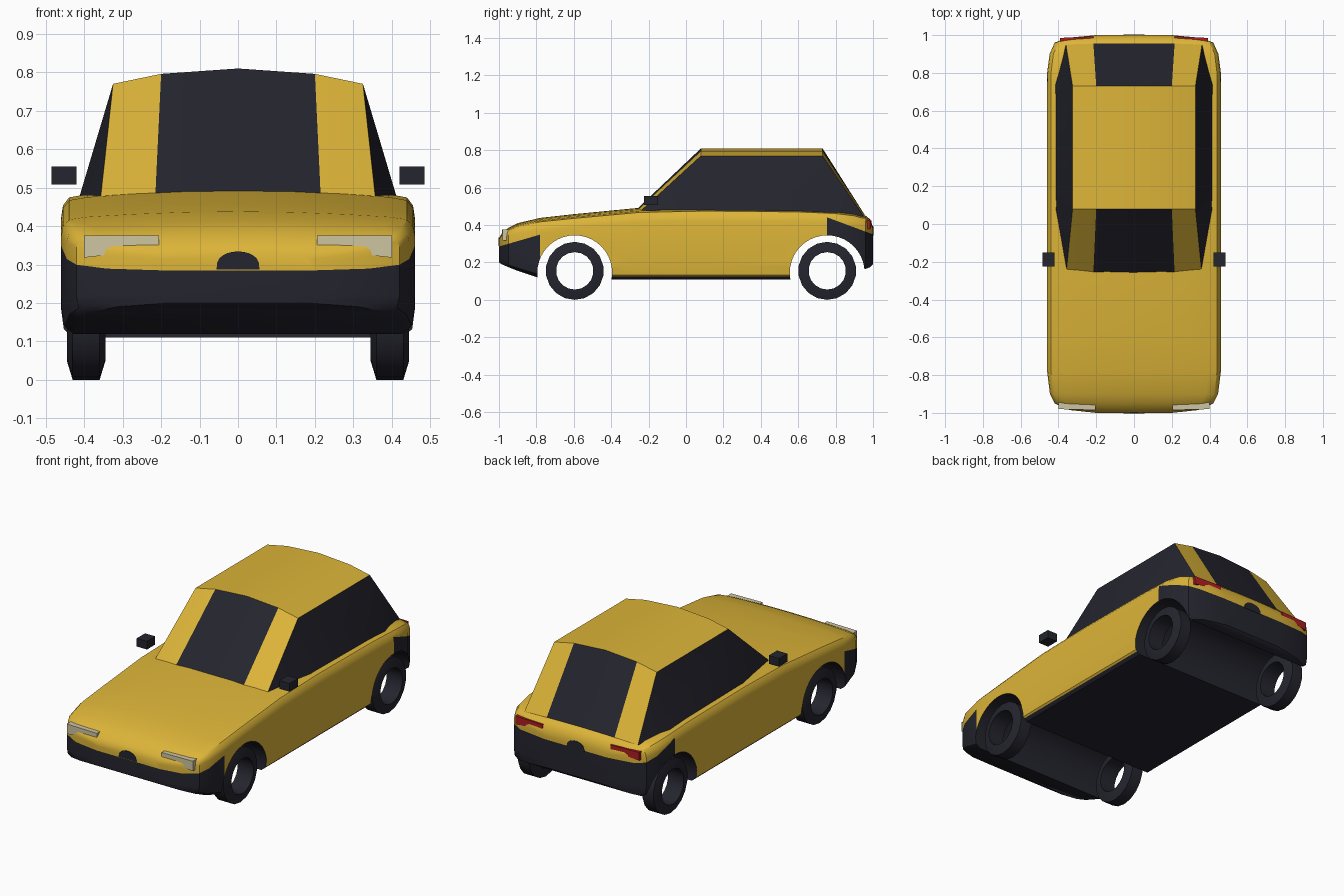
import bpy, bmesh, math
from mathutils import Vector

cube = bpy.data.objects.get("Cube")
if cube:
    bpy.data.objects.remove(cube, do_unlink=True)


def material(name, rgb):
    m = bpy.data.materials.new(name)
    m.use_nodes = True
    m.diffuse_color = (*rgb, 1)
    m.node_tree.nodes["Principled BSDF"].inputs["Base Color"].default_value = (*rgb, 1)
    return m


YELLOW = material("yellow paint", (0.72, 0.46, 0.04))
DARK = material("dark trim", (0.018, 0.018, 0.028))
LAMP = material("lamp cream", (0.62, 0.56, 0.36))
RED = material("tail red", (0.43, 0.012, 0.016))


def make_object(name, bm, mats, smooth=None):
    bmesh.ops.recalc_face_normals(bm, faces=bm.faces[:])
    mesh = bpy.data.meshes.new(name)
    bm.to_mesh(mesh)
    bm.free()
    for m in mats:
        mesh.materials.append(m)
    obj = bpy.data.objects.new(name, mesh)
    bpy.context.collection.objects.link(obj)
    if smooth:
        bpy.ops.object.select_all(action='DESELECT')
        obj.select_set(True)
        bpy.context.view_layer.objects.active = obj
        bpy.ops.object.shade_smooth_by_angle(angle=math.radians(smooth))
    return obj


def loft(rings, loop=False):
    """Skin a row of equal rings; cap both ends unless the row closes."""
    bm = bmesh.new()
    rows = [[bm.verts.new(p) for p in ring] for ring in rings]
    n = len(rows[0])
    pairs = list(zip(rows, rows[1:])) + ([(rows[-1], rows[0])] if loop else [])
    for a, b in pairs:
        for i in range(n):
            j = (i + 1) % n
            bm.faces.new((a[i], a[j], b[j], b[i]))
    if not loop:
        bm.faces.new(rows[0])
        bm.faces.new(rows[-1])
    return bm


def circle_x(x, y, z, r, n):
    """Ring around an axis parallel to x."""
    return [(x, y + r * math.sin(math.tau * i / n), z + r * math.cos(math.tau * i / n))
            for i in range(n)]


def rect_x(x, y0, y1, z0, z1):
    return [(x, y0, z0), (x, y1, z0), (x, y1, z1), (x, y0, z1)]


AXLES = (-0.595, 0.755)
ARCH_Z, ARCH_R = 0.145, 0.2

# Lower body: one cross-section lofted along stations (y, half width, top, bottom)
section = [(0.93, 0), (0.985, 0.06), (1, 0.2), (1, 0.5), (1, 0.8), (0.99, 0.88),
           (0.955, 0.935), (0.85, 0.957), (0.6, 0.978), (0.3, 0.995)]
stations = [(-1, 0.2, 0.33, 0.2), (-0.985, 0.34, 0.355, 0.19), (-0.95, 0.42, 0.385, 0.175),
            (-0.9, 0.445, 0.41, 0.155), (-0.78, 0.46, 0.438, 0.115), (-0.6, 0.46, 0.458, 0.11),
            (-0.25, 0.46, 0.492, 0.11), (0.1, 0.46, 0.5, 0.11), (0.6, 0.46, 0.495, 0.11),
            (0.8, 0.46, 0.485, 0.12), (0.9, 0.447, 0.47, 0.15), (0.96, 0.42, 0.45, 0.165),
            (0.985, 0.36, 0.43, 0.175), (1, 0.2, 0.39, 0.19)]
outline = section + [(0, 1)] + [(-x, z) for x, z in reversed(section)]
body = make_object("body", loft([[(x * w, y, b + z * (t - b)) for x, z in outline]
                                 for y, w, t, b in stations]), [YELLOW, DARK])

# Wheel arches cut right across the body
cutters = []
for y in AXLES:
    cutter = make_object("arch_cutter", loft([circle_x(x, y, ARCH_Z, ARCH_R, 40)
                                              for x in (-0.6, 0.6)]), [DARK])
    cutter.hide_render = True
    cutters.append(cutter)
    mod = body.modifiers.new("arch", 'BOOLEAN')
    mod.operation, mod.solver, mod.object = 'DIFFERENCE', 'EXACT', cutter
bpy.context.view_layer.update()
cut_mesh = bpy.data.meshes.new_from_object(
    body.evaluated_get(bpy.context.evaluated_depsgraph_get()))
bm = bmesh.new()
bm.from_mesh(cut_mesh)
for obj in cutters + [body]:
    bpy.data.objects.remove(obj, do_unlink=True)

# Bumper and sill borders as cuts: region test, point on border, border normal
FRONT_Y, REAR_Y = -0.78, 0.755


def front_line(y):
    return 0.285 + 0.29 * (y + 1)


def rear_line(y):
    return 0.35 + 0.37 * (1 - y)


cuts = [(lambda y: True, (0, FRONT_Y, 0), (0, 1, 0)),
        (lambda y: True, (0, REAR_Y, 0), (0, 1, 0)),
        (lambda y: True, (0, 0, 0.125), (0, 0, 1)),
        (lambda y: y < FRONT_Y, (0, -1, front_line(-1)), (0, -0.29, 1)),
        (lambda y: y > REAR_Y, (0, 1, rear_line(1)), (0, 0.37, 1))]
for inside, point, normal in cuts:
    faces = [f for f in bm.faces if inside(f.calc_center_median().y)]
    parts = {e for f in faces for e in f.edges} | {v for f in faces for v in f.verts}
    bmesh.ops.bisect_plane(bm, geom=faces + list(parts), dist=1e-5,
                           plane_co=point, plane_no=normal)
for f in bm.faces:
    c = f.calc_center_median()
    in_arch = any(all(math.hypot(v.co.y - y, v.co.z - ARCH_Z) < ARCH_R + 0.002
                      for v in f.verts) for y in AXLES)
    bumper = (c.y < FRONT_Y and c.z < front_line(c.y)) or (c.y > REAR_Y and c.z < rear_line(c.y))
    f.material_index = int(in_arch or bumper or c.z < 0.125)
make_object("body", bm, [YELLOW, DARK], smooth=35)

# Cabin: four rows of points across the car, from windscreen base to rear window base
columns = (-2, -1, 0, 1, 2)
rows = [((0, 0.215, 0.358), (-0.265, -0.26, -0.25), (0.483, 0.48, 0.468)),
        ((0, 0.2, 0.325), (0.08, 0.08, 0.08), (0.81, 0.796, 0.77)),
        ((0, 0.2, 0.325), (0.73, 0.73, 0.73), (0.81, 0.796, 0.77)),
        ((0, 0.215, 0.36), (0.955, 0.955, 0.95), (0.455, 0.453, 0.445))]
bm = bmesh.new()
grid = [[bm.verts.new((math.copysign(xs[abs(c)], c), ys[abs(c)], zs[abs(c)]))
         for c in columns] for xs, ys, zs in rows]
for r in range(3):
    for c in range(4):
        f = bm.faces.new((grid[r][c], grid[r][c + 1], grid[r + 1][c + 1], grid[r + 1][c]))
        f.material_index = int(r != 1 and c in (1, 2))
# Side glass
low = []
for edge, s in ((0, -1), (4, 1)):
    a, b, c, d = (grid[r][edge] for r in range(4))
    p, q = (bm.verts.new((s * 0.415, y, 0.468)) for y in (0.07, 0.74))
    low.append((p, q))
    for pts in ((a, b, p), (b, c, q, p), (c, d, q)):
        bm.faces.new(pts).material_index = 1
bm.faces.new(grid[0] + list(low[1]) + grid[3][::-1] + list(low[0])[::-1])
make_object("cabin", bm, [YELLOW, DARK], smooth=20)

# Wheels: hollow tyres
tyre = [(-0.05, 0.1), (-0.05, 0.106), (-0.035, 0.155), (0.035, 0.155), (0.05, 0.106), (0.05, 0.1)]
for place, y in zip(("front", "rear"), AXLES):
    for side, s in (("left", 1), ("right", -1)):
        bm = loft([circle_x(s * 0.395 + dx, y, 0.155, r, 18) for dx, r in tyre], loop=True)
        make_object(f"{place}_{side}_wheel", bm, [DARK], smooth=30)

# Lamps and door mirrors: tapered blocks from outer end to inner end
blocks = [("headlight", LAMP, (0.4, -0.98, -0.905, 0.318, 0.375), (0.205, -0.985, -0.925, 0.34, 0.375)),
          ("tail_light", RED, (0.393, 0.945, 0.985, 0.378, 0.425), (0.215, 0.95, 0.993, 0.395, 0.425)),
          ("door_mirror", DARK, (0.485, -0.225, -0.15, 0.508, 0.555), (0.42, -0.225, -0.15, 0.508, 0.555))]
for name, mat, outer, inner in blocks:
    for side, s in (("left", 1), ("right", -1)):
        bm = loft([rect_x(s * x, *rest) for x, *rest in (outer, inner)])
        make_object(f"{side}_{name}", bm, [mat])

# Rounded dark plates above the middle of each bumper
for name, y0, y1, z in (("front_plate", -1.002, -0.994, 0.287), ("rear_plate", 1.002, 0.994, 0.345)):
    arc = [(0.056 * math.cos(math.pi * i / 12), z + 0.047 * math.sin(math.pi * i / 12) ** 0.7)
           for i in range(13)]
    make_object(name, loft([[(x, y, h) for x, h in arc] for y in (y0, y1)]), [DARK])
